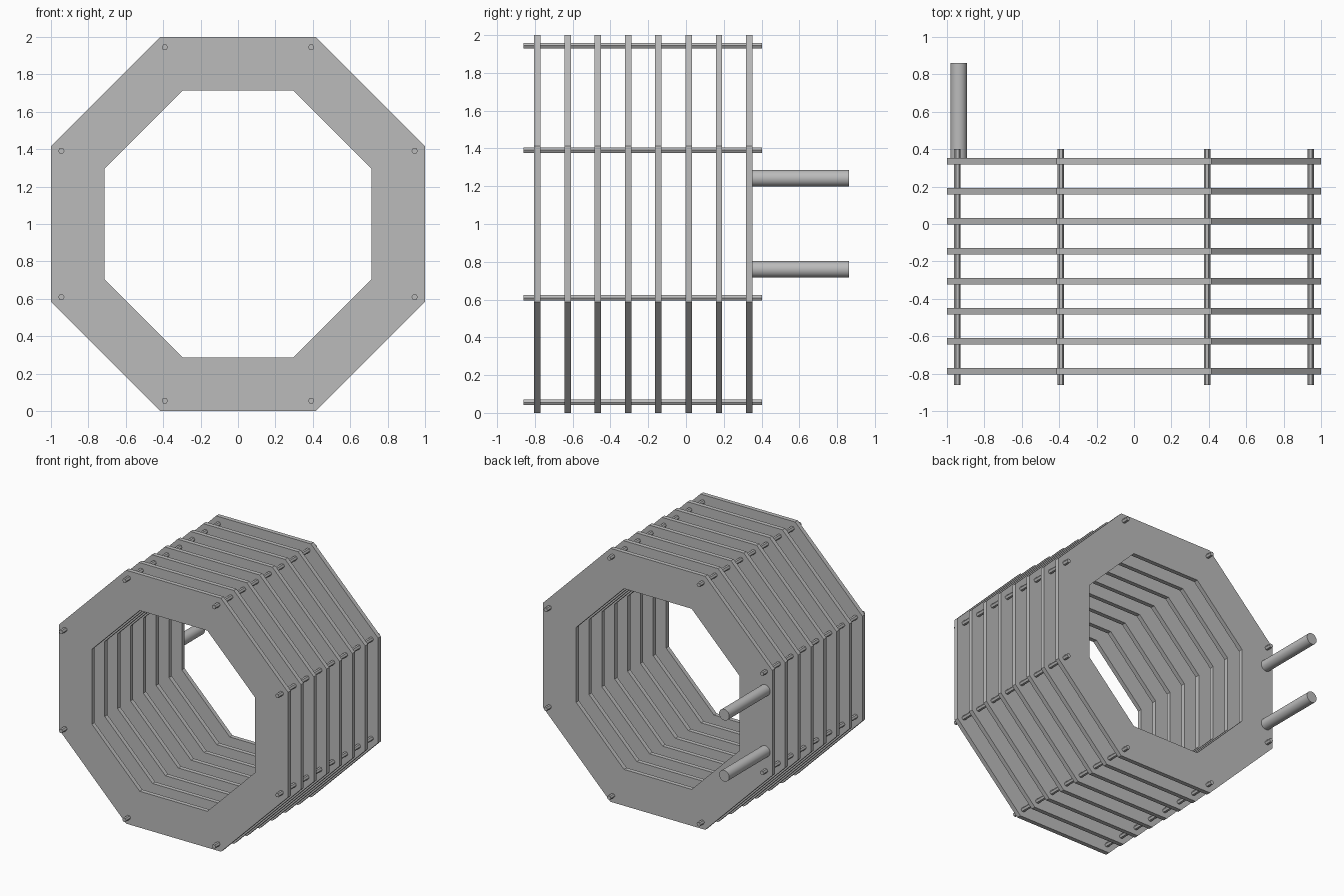
import bpy, bmesh, math

if "Cube" in bpy.data.objects:
    bpy.data.objects.remove(bpy.data.objects["Cube"])

steel = bpy.data.materials.new("plain grey")
steel.diffuse_color = (0.5, 0.5, 0.5, 1)
steel.use_nodes = True
steel.node_tree.nodes["Principled BSDF"].inputs["Base Color"].default_value = steel.diffuse_color

CZ = 1.0                              # height of the ring axis
C8 = math.cos(math.pi / 8)
OUTER, INNER = 1.0 / C8, 0.713 / C8   # corner radii of the octagons


def octagon(radius, y):
    return [(radius * math.cos(math.radians(22.5 + 45 * i)), y,
             CZ + radius * math.sin(math.radians(22.5 + 45 * i))) for i in range(8)]


def ring_plate(name, y, thick):
    bm = bmesh.new()
    loops = [[bm.verts.new(p) for p in octagon(r, yy)]
             for r, yy in ((OUTER, y - thick / 2), (OUTER, y + thick / 2),
                           (INNER, y + thick / 2), (INNER, y - thick / 2))]
    for k in range(4):
        a, b = loops[k], loops[(k + 1) % 4]
        for i in range(8):
            j = (i + 1) % 8
            bm.faces.new((a[i], a[j], b[j], b[i]))
    bmesh.ops.recalc_face_normals(bm, faces=bm.faces)
    me = bpy.data.meshes.new(name)
    bm.to_mesh(me)
    bm.free()
    me.materials.append(steel)
    bpy.context.collection.objects.link(bpy.data.objects.new(name, me))


def rod(name, x, z, y0, y1, radius, sides):
    bpy.ops.mesh.primitive_cylinder_add(
        vertices=sides, radius=radius, depth=y1 - y0,
        location=(x, (y0 + y1) / 2, z), rotation=(math.pi / 2, 0, 0))
    ob = bpy.context.object
    ob.name = name
    ob.data.materials.append(steel)
    return ob


# Eight octagonal ring plates, evenly spaced
for i in range(8):
    ring_plate(f"ring_plate_{i + 1}", 0.335 - 0.1603 * i, 0.034)

# Thin hexagonal tie rods through the plate corners
for i in range(8):
    a = math.radians(22.5 + 45 * i)
    ob = rod(f"tie_rod_{i + 1}", 1.022 * math.cos(a), CZ + 1.022 * math.sin(a),
             -0.86, 0.402, 0.017, 6)
    ob.rotation_euler = (math.pi / 2, math.pi / 6, 0)   # points sideways

# Two round terminals on the back plate
for name, z in (("upper_terminal", 1.242), ("lower_terminal", 0.76)):
    rod(name, -0.937, z, 0.35, 0.862, 0.044, 32)
    bpy.ops.object.shade_smooth_by_angle(angle=math.radians(35))
